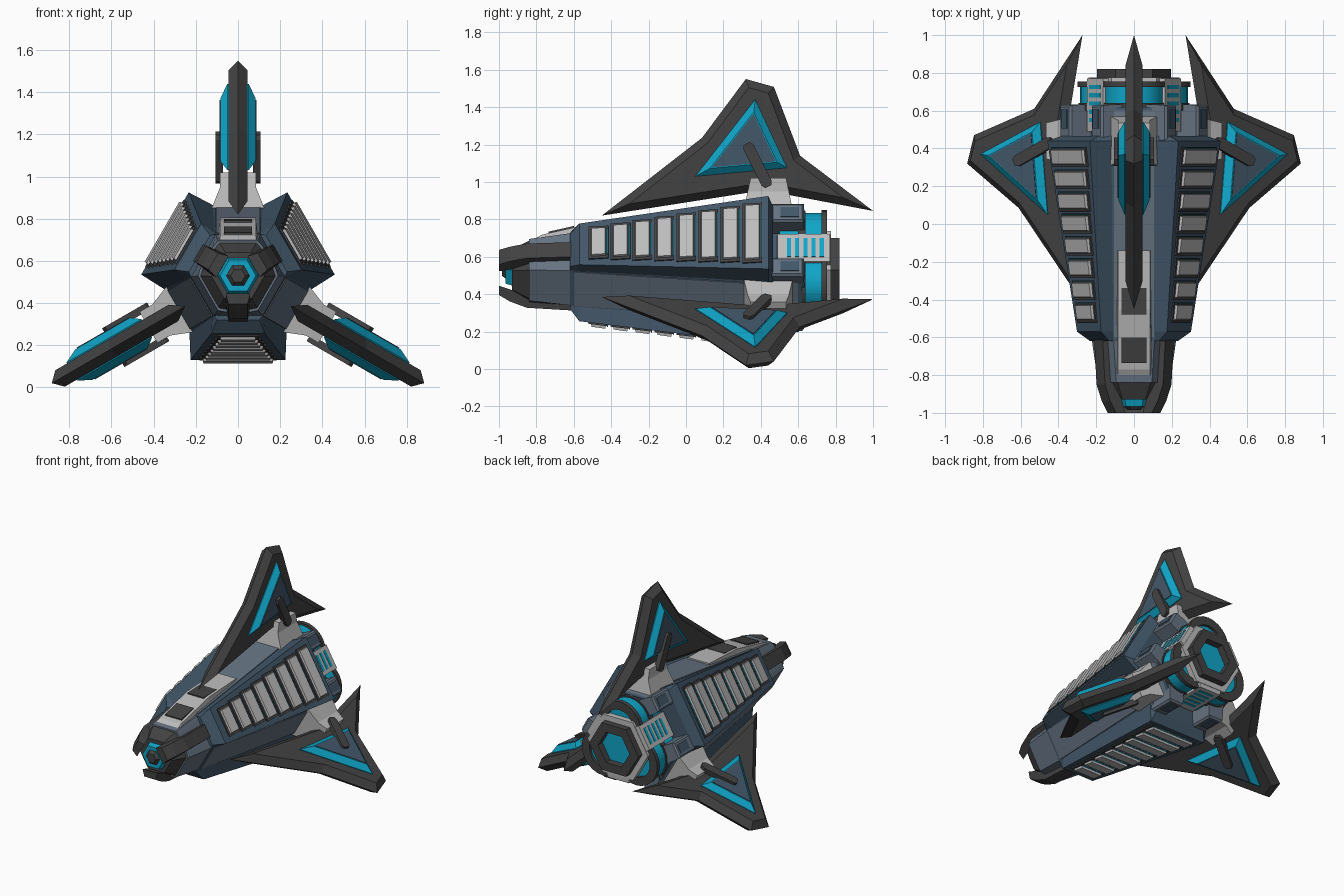
import bpy, bmesh
from math import cos, sin, pi, radians
from mathutils import Matrix, Vector

if "Cube" in bpy.data.objects:
    bpy.data.objects.remove(bpy.data.objects["Cube"])

C = 0.53                      # height of the long axis; the ship has 3-fold symmetry round it
FIN = (0, 120, 240)           # directions of the fins
PANEL = (60, 180, 300)        # directions of the slatted panels


def mat(name, r, g, b):
    m = bpy.data.materials.new(name)
    m.diffuse_color = (r, g, b, 1)
    m.use_nodes = True
    m.node_tree.nodes["Principled BSDF"].inputs["Base Color"].default_value = m.diffuse_color
    return m


NAVY = mat("navy", .055, .095, .14)
STEEL = mat("steel_blue", .13, .17, .22)
DARK = mat("dark_grey", .055, .055, .055)
LIGHT = mat("light_grey", .5, .5, .5)
CYAN = mat("cyan", .005, .38, .58)


def loft(name, rings, m, rots=(0,), closed=False):
    """Skin rings of (tangent, y, radial) points and repeat round the axis."""
    bm = bmesh.new()
    vs = [[bm.verts.new(p) for p in r] for r in rings]
    n = len(rings[0])
    pairs = list(zip(vs, vs[1:])) + ([(vs[-1], vs[0])] if closed else [])
    for a, b in pairs:
        for i in range(n):
            j = (i + 1) % n
            bm.faces.new((a[i], a[j], b[j], b[i]))
    if not closed:
        bm.faces.new(vs[0])
        bm.faces.new(vs[-1])
    bmesh.ops.recalc_face_normals(bm, faces=bm.faces)
    me = bpy.data.meshes.new(name)
    bm.to_mesh(me)
    bm.free()
    me.materials.append(m)
    out = []
    for a in rots:
        o = bpy.data.objects.new(name, me)
        o.matrix_world = Matrix.Translation((0, 0, C)) @ Matrix.Rotation(radians(a), 4, 'Y')
        bpy.context.collection.objects.link(o)
        out.append(o)
    return out


def rect(hx, y0, y1, z0, z1=None, cx=0):
    z1 = z0 if z1 is None else z1
    return [(cx - hx, y0, z0), (cx + hx, y0, z0), (cx + hx, y1, z1), (cx - hx, y1, z1)]


def section(y, pd, ph, fd, ft):
    """12-point hull section: panel distance/half width, fin flat distance/half width."""
    pts = []
    for k in range(6):
        d, h = ((fd, ft), (pd, ph))[k % 2]
        a = k * pi / 3
        for t in (-h, h):
            pts.append((t * cos(a) + d * sin(a), y, d * cos(a) - t * sin(a)))
    return pts


def ngon(n, r, y, cz=0):
    return [(r * cos(2 * pi * i / n), y, cz + r * sin(2 * pi * i / n)) for i in range(n)]


def tube(name, n, ro, ri, y0, y1, m, rots=(0,), cz=0):
    return loft(name, [ngon(n, ro, y0, cz), ngon(n, ro, y1, cz), ngon(n, ri, y1, cz), ngon(n, ri, y0, cz)],
                m, rots, True)


def inset(poly, w):
    """Shrink a clockwise (y, radial) polygon by w."""
    res = []
    for i, p in enumerate(poly):
        p = Vector(p)
        e1 = (p - Vector(poly[i - 1])).normalized()
        e2 = (Vector(poly[(i + 1) % len(poly)]) - p).normalized()
        n1, n2 = Vector((e1.y, -e1.x)), Vector((e2.y, -e2.x))
        res.append(tuple(p + (n1 + n2) * (w / (1 + n1.dot(n2)))))
    return res


def at_x(poly, x):
    return [(x, y, r) for y, r in poly]


# hull, nose and engine housing
loft("hull", [section(-.62, .21, .10, .197, .11), section(-.57, .275, .127, .205, .11),
              section(.44, .40, .225, .335, .12), section(.465, .33, .2, .335, .12)], NAVY)
loft("nose", [section(-.84, .172, .06, .165, .095), section(-.60, .19, .09, .198, .108)], STEEL)
loft("nose_tip", [section(-.93, .11, .05, .11, .06), section(-.83, .165, .06, .16, .09)], DARK)
loft("engine_housing", [section(.45, .2, .1, .33, .115), section(.62, .2, .1, .315, .1)], NAVY)
loft("hull_spine", [rect(.11, -.6, .6, .19, .32), rect(.105, -.6, .43, .205, .34)], STEEL, FIN)

# nose light
loft("nose_light", [ngon(6, .085, -.965), ngon(6, .115, -.88)], CYAN)
loft("nose_sensor", [ngon(6, .035, -.985), ngon(6, .065, -.955)], DARK)

# curved nose guards
loft("nose_guard", [[(-.058, y, a), (.058, y, a), (.045, y, b), (-.045, y, b)] for y, a, b in
                    ((-1, .085, .135), (-.94, .105, .17), (-.85, .13, .203), (-.6, .14, .218))], DARK, PANEL)

# slatted side panels
for i in range(8):
    f = i / 7
    y = -.468 + .1175 * i
    d = .275 + .125 * (y + .57) / 1.01
    h = .087 + .083 * f
    s = .006
    loft("slat_frame", [rect(h + .014, y - .054, y + .054, d - .03, d - .02),
                        rect(h + .012, y - .052, y + .052, d - s + .008, d + s + .008)], DARK, PANEL)
    loft("slat", [rect(h, y - .043, y + .043, d - .01, d),
                  rect(h - .006, y - .036, y + .036, d + .017, d + .027)], LIGHT, PANEL)
    loft("slat_glow", [rect(h - .01, y + .046, y + .05, d - .01),
                       rect(h - .01, y + .046, y + .05, d + .018)], CYAN, PANEL)

# cockpit on the upper side
loft("cockpit", [[(-.1, y, .15), (.1, y, .15), (.085, y, z), (-.085, y, z)] for y, z in
                 ((-.81, .165), (-.77, .188), (-.45, .26), (-.14, .275))], LIGHT)
for y0, y1 in ((-.735, -.6), (-.48, -.34)):
    z0, z1 = (.188 + .225 * (min(y, -.45) + .77) for y in (y0, y1))
    loft("cockpit_window", [rect(.068, y0, y1, z0 - .02, z1 - .02),
                            rect(.066, y0, y1, z0 + .008, z1 + .008)], DARK)

# fins with a bulging triangular inlay
outline = [(-.45, .29), (.085, .705), (.32, 1.02), (.47, .978), (.61, .61), (1.0, .315), (.52, .406), (.33, .412)]
blade = inset(outline, .04)
loft("fin", [at_x(blade, -.045), at_x(outline, 0), at_x(blade, .045)], DARK, FIN)
tri = [(.05, .50), (.37, .91), (.54, .545)]
loft("fin_inlay", [at_x(inset(tri, .035), -.083), at_x(tri, -.05), at_x(tri, .05),
                   at_x(inset(tri, .035), .083)], CYAN, FIN)
core = inset(tri, .04)
loft("fin_inlay_core", [at_x(core, -.087), at_x(core, .087)], NAVY, FIN)

# fin clasps and arms
loft("fin_clasp", [rect(.125, .31, .57, .32), rect(.085, .33, .55, .42), rect(.085, .345, .535, .49)], LIGHT, FIN)
u = Vector((.105, -.21)).normalized()
v = Vector((-u.y, u.x))
a, b = Vector((.325, .675)), Vector((.44, .445))
arm = [a - v * .018, a + v * .018, a + u * .02 + v * .03, b - u * .02 + v * .03,
       b + v * .018, b - v * .018, b - u * .02 - v * .03, a + u * .02 - v * .03]
for s in (-1, 1):
    loft("fin_arm", [at_x(arm, s * .07), at_x(arm, s * .106)], DARK, FIN)

# engine pods behind each fin
pods = loft("engine_pod", [ngon(24, .155, .5, .15), ngon(24, .155, .735, .15)], CYAN, FIN)
rims = tube("pod_rim", 24, .17, .11, .725, .755, DARK, FIN, .15)
rims += tube("pod_collar", 24, .165, .1, .6, .64, DARK, FIN, .15)
for o in pods + rims:
    o.data.shade_smooth()
    o.data.set_sharp_from_angle(angle=radians(35))

# central hexagonal exhaust
tube("exhaust_frame", 6, .24, .18, .62, .775, LIGHT)
tube("exhaust_ring", 6, .195, .125, .7, .82, DARK)
loft("exhaust_glow", [ngon(6, .15, .66), ngon(6, .15, .77)], CYAN)

# rear grilles and the blocks beside them
loft("grille", [rect(.095, .485, .775, .16), rect(.085, .49, .77, .238)], LIGHT, PANEL)
for i in range(5):
    y = .55 + .044 * i
    loft("grille_slot", [rect(.058, y - .011, y + .011, .22), rect(.058, y - .011, y + .011, .241)], CYAN, PANEL)
for s in (-1, 1):
    loft("rear_block", [rect(.062, .43, .635, .18, cx=s * .167), rect(.056, .43, .63, .315, cx=s * .167),
                        rect(.045, .44, .62, .328, cx=s * .167)], STEEL, PANEL)
    loft("rear_block_hatch", [rect(.032, .505, .605, .31, cx=s * .167),
                              rect(.03, .505, .605, .333, cx=s * .167)], NAVY, PANEL)
